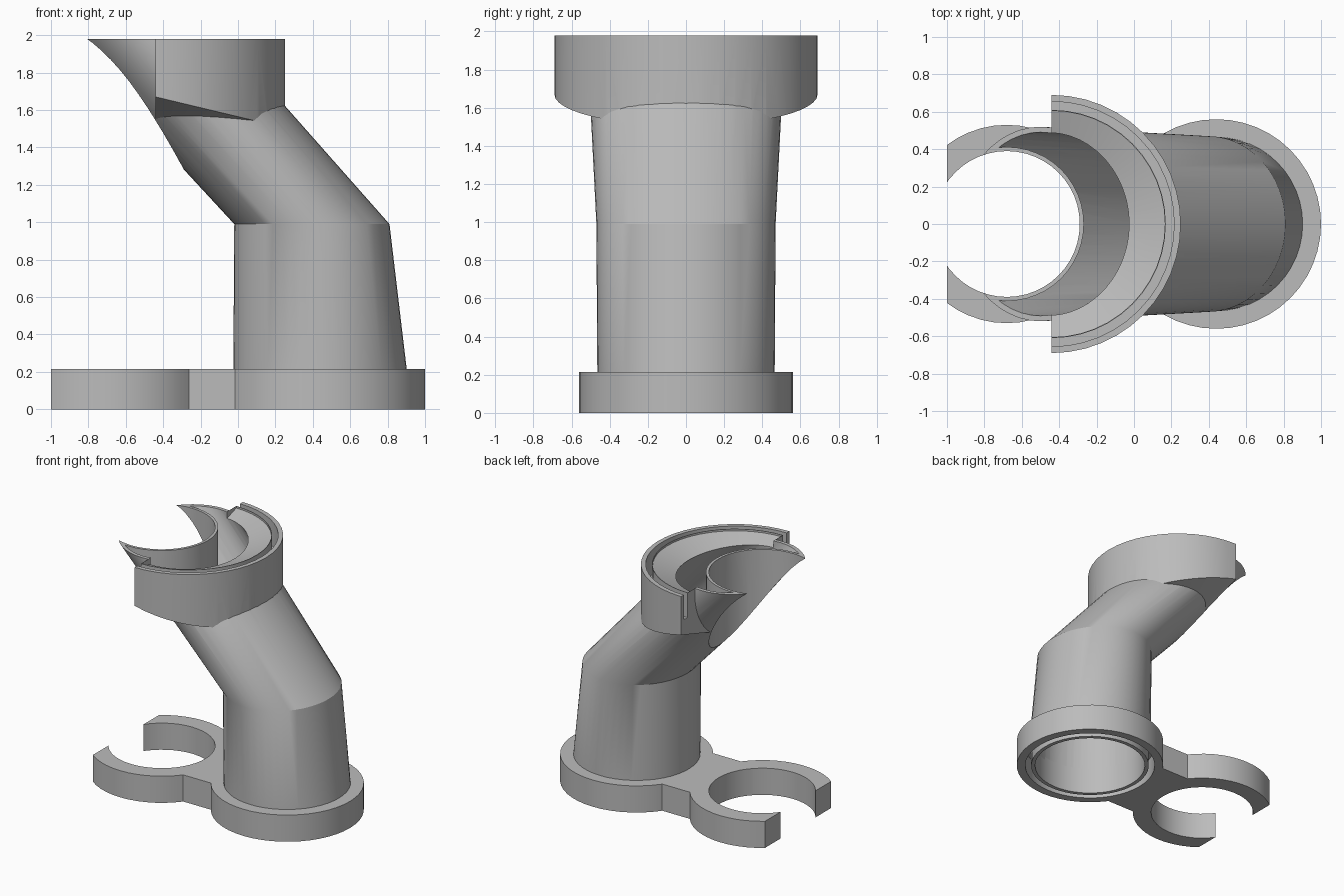
import bpy, bmesh, math

cube = bpy.data.objects.get("Cube")
if cube:
    bpy.data.objects.remove(cube, do_unlink=True)

grey = bpy.data.materials.new("plain grey")
grey.use_nodes = True
COLOUR = (0.5, 0.5, 0.5, 1)
grey.diffuse_color = COLOUR
grey.node_tree.nodes["Principled BSDF"].inputs["Base Color"].default_value = COLOUR

SIDES = 48
POLE_X, CUP_X, FOOT_X = -0.68, -0.44, 0.44


def make_object(name, bm):
    bmesh.ops.recalc_face_normals(bm, faces=bm.faces)
    mesh = bpy.data.meshes.new(name)
    bm.to_mesh(mesh)
    bm.free()
    mesh.materials.append(grey)
    obj = bpy.data.objects.new(name, mesh)
    bpy.context.collection.objects.link(obj)
    return obj


def loft(name, sections):
    """Closed solid through elliptical sections (centre x, radius x, radius y, z)."""
    bm = bmesh.new()
    rings = []
    for cx, a, b, z in sections:
        angles = [math.tau * i / SIDES for i in range(SIDES)]
        rings.append([bm.verts.new((cx + a * math.cos(t), b * math.sin(t), z)) for t in angles])
    for low, high in zip(rings, rings[1:]):
        for i in range(SIDES):
            j = (i + 1) % SIDES
            bm.faces.new((low[i], low[j], high[j], high[i]))
    bm.faces.new(rings[0])
    bm.faces.new(rings[-1])
    return make_object(name, bm)


def cylinder(name, x, r, z0, z1):
    return loft(name, [(x, r, r, z0), (x, r, r, z1)])


def box(name, x0, x1, y, z0, z1):
    bm = bmesh.new()
    bmesh.ops.create_cube(bm, size=1)
    for v in bm.verts:
        v.co = (x0 if v.co.x < 0 else x1, math.copysign(y, v.co.y), z0 if v.co.z < 0 else z1)
    return make_object(name, bm)


def combine(target, other, operation):
    """Apply a boolean and remove the tool object."""
    mod = target.modifiers.new("bool", "BOOLEAN")
    mod.operation, mod.solver, mod.object = operation, "EXACT", other
    bpy.context.view_layer.update()
    bpy.context.view_layer.objects.active = target
    bpy.ops.object.modifier_apply(modifier=mod.name)
    bpy.data.objects.remove(other, do_unlink=True)
    return target


def ring(name, x, outer, inner, z0, z1):
    return combine(cylinder(name, x, outer, z0, z1),
                   cylinder("hole", x, inner, z0 - 0.1, z1 + 0.1), "DIFFERENCE")


def smooth(obj):
    bpy.ops.object.select_all(action="DESELECT")
    obj.select_set(True)
    bpy.context.view_layer.objects.active = obj
    bpy.ops.object.shade_smooth_by_angle(angle=math.radians(28))


# Base: foot ring joined by a web to an open pole clip
base = cylinder("base_clip", FOOT_X, 0.56, 0, 0.215)
combine(base, cylinder("clip", POLE_X, 0.53, 0, 0.215), "UNION")
combine(base, box("web", -0.4, 0.1, 0.325, 0, 0.215), "UNION")
combine(base, cylinder("pole_hole", POLE_X, 0.39, -0.1, 0.4), "DIFFERENCE")
combine(base, box("clip_opening", -2, -1, 1, -0.1, 0.4), "DIFFERENCE")
combine(base, cylinder("pipe_hole", FOOT_X, 0.42, -0.1, 0.4), "DIFFERENCE")
combine(base, ring("foot_groove", FOOT_X, 0.495, 0.45, -0.1, 0.17), "DIFFERENCE")
smooth(base)

# Bent pipe, upright then leaning towards the pole
pipe = loft("bent_pipe", [(FOOT_X, 0.465, 0.465, 0.19), (0.395, 0.415, 0.47, 0.99),
                          (-0.5, 0.435, 0.52, 1.98)])

# Half-round cup with a sloping underside
bm = bmesh.new()
top, low = [], []
for i in range(SIDES // 2 + 1):
    t = -math.pi / 2 + math.pi * i / (SIDES // 2)
    x, y = CUP_X + 0.69 * math.cos(t), 0.69 * math.sin(t)
    top.append(bm.verts.new((x, y, 1.98)))
    low.append(bm.verts.new((x, y, 1.67 - 0.24 * (x - CUP_X))))
apex = bm.verts.new((CUP_X, 0, 1.45))
for i in range(len(top) - 1):
    bm.faces.new((low[i], low[i + 1], top[i + 1], top[i]))
    bm.faces.new((apex, low[i + 1], low[i]))
bm.faces.new(top)
bm.faces.new((apex, low[0], top[0], top[-1], low[-1]))
combine(pipe, make_object("cup", bm), "UNION")

# Groove under the cup rim, only around the half-round side
groove = ring("cup_groove", CUP_X, 0.655, 0.61, 1.78, 2.1)
combine(groove, box("trim", -2, CUP_X - 0.005, 1, 1.5, 2.3), "DIFFERENCE")
combine(pipe, groove, "DIFFERENCE")

# Hollow: pipe bore plus shallow dish, leaving a thin wall around the pole
hollow = loft("hollow", [(FOOT_X, 0.42, 0.42, 0.1), (0.395, 0.385, 0.44, 0.99),
                         (-0.518, 0.405, 0.492, 2.0)])
dish = loft("dish", [(CUP_X, 0.2, 0.2, 1.83), (CUP_X, 0.605, 0.605, 1.965),
                     (CUP_X, 0.605, 0.605, 2.1)])
combine(dish, box("trim", -2, CUP_X + 0.001, 1, 1.5, 2.3), "DIFFERENCE")
combine(hollow, dish, "UNION")
combine(hollow, cylinder("pole_wall", POLE_X, 0.412, 0.8, 2.4), "DIFFERENCE")
combine(pipe, hollow, "DIFFERENCE")
combine(pipe, cylinder("pole", POLE_X, 0.39, 0.7, 2.5), "DIFFERENCE")
smooth(pipe)
